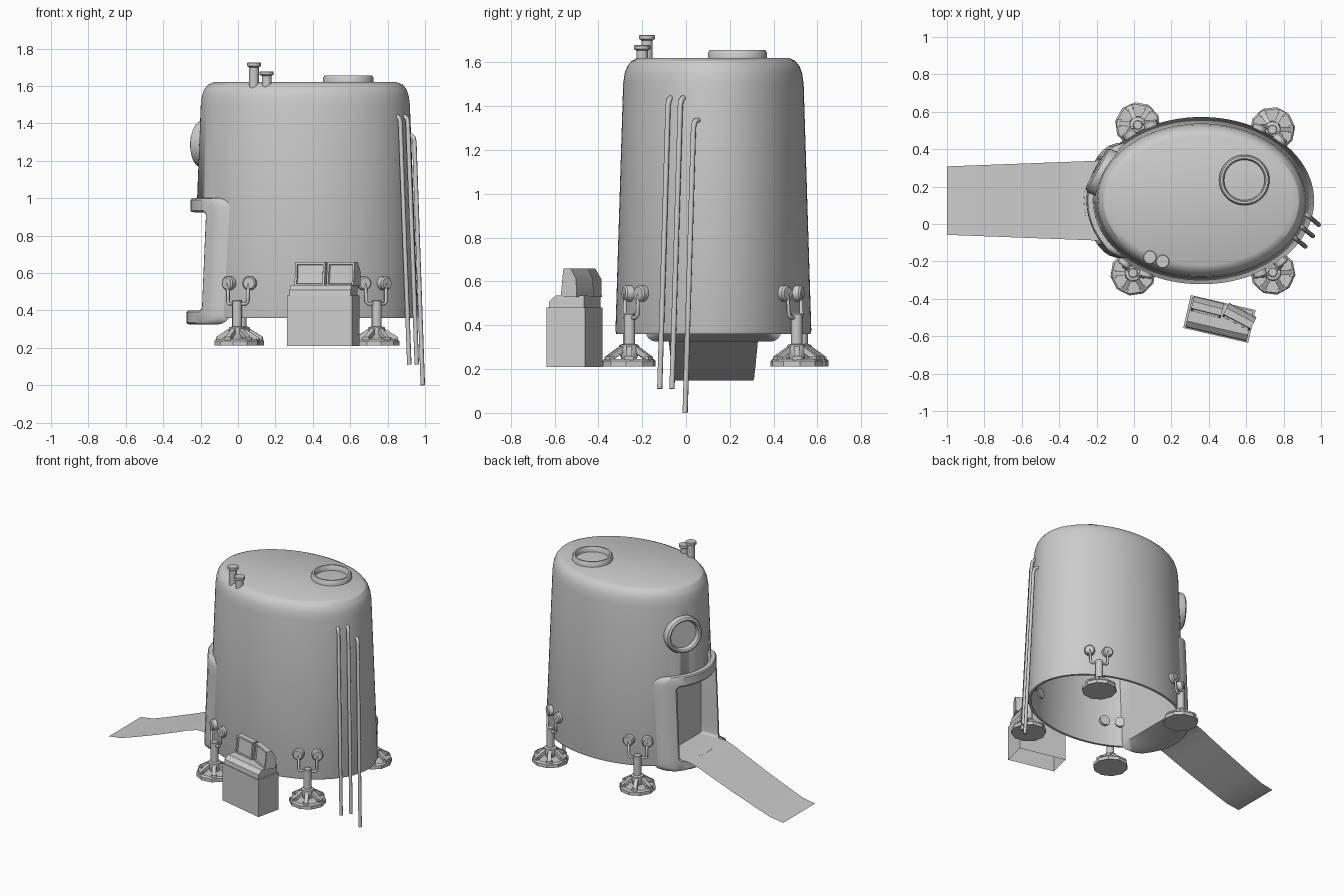
import bpy, bmesh, math
from mathutils import Matrix, Vector

if "Cube" in bpy.data.objects:
    bpy.data.objects.remove(bpy.data.objects["Cube"])

CX, CY = 0.36, 0.125          # hull axis
I = Matrix.Identity(4)


def T(x, y, z):
    return Matrix.Translation((x, y, z))


def R(deg, axis='Z'):
    return Matrix.Rotation(math.radians(deg), 4, axis)


def finish(name, bm, mat=I, angle=35):
    bmesh.ops.recalc_face_normals(bm, faces=bm.faces[:])
    for f in bm.faces:
        f.smooth = True
    for e in bm.edges:
        e.smooth = len(e.link_faces) == 2 and e.calc_face_angle(0) < math.radians(angle)
    bm.transform(mat)
    me = bpy.data.meshes.new(name)
    bm.to_mesh(me)
    bm.free()
    ob = bpy.data.objects.new(name, me)
    bpy.context.collection.objects.link(ob)
    return ob


def loft_bm(rings, caps=True, loop=False):
    bm = bmesh.new()
    vs = [[bm.verts.new(p) for p in r] for r in rings]
    n = len(vs[0])
    pairs = list(zip(vs, vs[1:])) + ([(vs[-1], vs[0])] if loop else [])
    for a, b in pairs:
        for i in range(n):
            j = (i + 1) % n
            bm.faces.new((a[i], a[j], b[j], b[i]))
    if caps and not loop:
        bm.faces.new(vs[0])
        bm.faces.new(vs[-1])
    return bm


def ellipse(rx, ry, z, n):
    return [(rx * math.cos(2 * math.pi * i / n), ry * math.sin(2 * math.pi * i / n), z) for i in range(n)]


def lathe(name, prof, mat, n=32, loop=False, angle=35):
    return finish(name, loft_bm([ellipse(r, r, z, n) for r, z in prof], loop=loop), mat, angle)


def boxes(name, items, mat=I, open_bottom=False):
    bm = bmesh.new()
    for m, s in items:
        bmesh.ops.create_cube(bm, size=1, matrix=m @ Matrix.Diagonal((*s, 1)))
    if open_bottom:
        low = min(bm.faces, key=lambda f: f.calc_center_median().z)
        bmesh.ops.delete(bm, geom=[low], context='FACES_ONLY')
    return finish(name, bm, mat)


def tube(name, paths, r, mat=I):
    cu = bpy.data.curves.new(name, 'CURVE')
    cu.dimensions = '3D'
    cu.bevel_depth, cu.bevel_resolution, cu.use_fill_caps = r, 2, True
    for pts in paths:
        sp = cu.splines.new('POLY')
        sp.points.add(len(pts) - 1)
        for p, q in zip(sp.points, pts):
            p.co = (*(mat @ Vector(q)), 1)
        sp.use_smooth = True
    ob = bpy.data.objects.new(name, cu)
    bpy.context.collection.objects.link(ob)
    return ob


# hull: tapered elliptical shell, open underneath
outer = [(.598, .443, .36), (.603, .447, .375), (.559, .412, 1.50), (.552, .405, 1.55),
         (.542, .394, 1.58), (.522, .374, 1.606), (.49, .345, 1.62)]
inner = [(rx - .02, ry - .02, z) for rx, ry, z in ((.49, .345, 1.6), (.552, .405, 1.54), (.60, .445, .36))]
hull = finish('hull', loft_bm([ellipse(*p, 96) for p in inner + outer]), T(CX, CY, 0), 28)
cutter = boxes('door_cutter', [(T(-.15, CY, .6625), (.4, .46, .545))])
cutter.hide_render = True
cutter.display_type = 'WIRE'
cut = hull.modifiers.new('door_opening', 'BOOLEAN')
cut.operation, cut.object, cut.solver = 'DIFFERENCE', cutter, 'EXACT'


# door frame and alcove: one loft of rounded rectangles wrapped on the hull
def door_ring(w, h, rad, off=None, x=None):
    corners = []
    for k, (sx, sz) in enumerate(((1, 1), (-1, 1), (-1, -1), (1, -1))):
        for i in range(5):
            a = math.radians(90 * k + 22.5 * i)
            corners.append((sx * (w - rad) + rad * math.cos(a), sz * (h - rad) + rad * math.sin(a)))
    pts = []
    for i, (y, z) in enumerate(corners):
        y2, z2 = corners[(i + 1) % len(corners)]
        steps = 10 if i % 5 == 4 else 1
        pts += [(y + (y2 - y) * s / steps, z + (z2 - z) * s / steps) for s in range(steps)]
    out = []
    for y, z in pts:
        if x is None:
            t = (z + .30) / 1.26
            rx, ry = .60 - .045 * t + off, .445 - .04 * t + off
            px = CX - rx * math.sqrt(max(0, 1 - (y / ry) ** 2))
        else:
            px = x
        out.append((px, CY + y, z + .6625))
    return out


finish('door_frame', loft_bm([
    door_ring(.235, .285, .02, x=-.04), door_ring(.31, .3375, .05, off=-.015),
    door_ring(.307, .3375, .05, off=.012), door_ring(.293, .336, .05, off=.029),
    door_ring(.275, .328, .045, off=.035), door_ring(.235, .272, .03, off=.035),
    door_ring(.222, .2625, .02, off=.028), door_ring(.22, .26, .01, x=-.055)]))

# ramp: thin bent sheet, slightly narrower at the far end
bm = bmesh.new()
prev = None
for x, z in ((-1, .148), (-.9, .163), (-.8, .198), (-.6, .272), (-.44, .335), (-.35, .373), (-.27, .399), (-.18, .404)):
    w = .183 + .03 * (x + 1) / .8
    row = [bm.verts.new((x, CY + s * w, z)) for s in (-1, 1)]
    if prev:
        bm.faces.new((prev[0], row[0], row[1], prev[1]))
    prev = row
finish('ramp', bm)

# round side window
lathe('porthole', [(.13, -.06), (.132, .015), (.125, .034), (.112, .042), (.102, .036), (.096, .005)],
      T(-.165, .275, 1.29) @ R(151) @ R(88, 'Y'), 40)

# roof hatch ring and two vents
lathe('roof_hatch', [(.135, 1.61), (.135, 1.643), (.127, 1.655), (.115, 1.655), (.108, 1.645), (.108, 1.61)],
      T(.59, .235, 0), 40, loop=True)
for i, (x, y, z) in enumerate(((.085, -.178, 1.725), (.153, -.2, 1.678))):
    lathe(f'roof_vent_{i + 1}', [(.026, 1.58), (.026, z - .025), (.037, z - .018), (.037, z - .003), (.033, z)],
          T(x, y, 0), 20)

# three hooked pipes running down the right side
tops = ((.835, -.058, 1.437), (.875, -.002, 1.437), (.91, .058, 1.335))
feet = ((.916, -.12, .11), (.956, -.064, .11), (.988, -.004, 0))
paths = []
for a, b in zip(tops, feet):
    ax, ay, az = a
    paths.append([a, (ax + .018, ay - .012, az), (ax + .029, ay - .02, az - .012), (ax + .033, ay - .024, az - .035), b])
tube('side_pipes', paths, .012)

# four landing feet: faceted pad, sloping ribs, leg, forked bracket with round mounts
for i, (x, y) in enumerate(((.02, .53), (.74, .505), (-.005, -.262), (.742, -.258))):
    nx, ny = (x - CX) / .36, (y - CY) / .2
    M = T(x, y, 0) @ R(math.degrees(math.atan2(ny, nx)) - 90)
    k = f'foot_{i + 1}_'
    lathe(k + 'pad', [(.122, .212), (.122, .236), (.112, .247)], M, 10, angle=10)
    lathe(k + 'hub', [(.03, .24), (.048, .285), (.042, .31), (.025, .315)], M, 12)
    ribs = []
    for j in range(6):
        A = R(60 * j + 30)
        ribs.append((A @ T(.068, 0, .272) @ R(33, 'Y'), (.085, .026, .024)))
        ribs.append((A @ T(.1, 0, .25), (.026, .04, .016)))
    boxes(k + 'ribs', ribs, M)
    lathe(k + 'leg', [(.026, .3), (.026, .45), (.022, .455)], M, 16)
    tube(k + 'bracket', [[(0, 0, .435), (s * .05, -.005, .435), (s * .06, -.008, .446), (s * .062, -.012, .54),
                          (s * .062, -.04, .545)] for s in (-1, 1)], .009, M)
    for s, side in ((-1, 'left'), (1, 'right')):
        lathe(k + 'mount_' + side, [(.037, -.045), (.037, .018), (.03, .026)],
              M @ T(s * .062, -.032, .545) @ R(s * -12) @ R(-90, 'X'), 20)


# control console: hollow cabinet, sloped desk and two monitors
def prism(w, prof):
    return loft_bm([[(s * w / 2, y, z) for y, z in prof] for s in (-1, 1)])


C = T(.457, -.508, 0) @ R(-13)
boxes('console_cabinet', [(T(0, 0, .338), (.356, .18, .255))], C, open_bottom=True)
boxes('console_top', [(T(0, 0, .472), (.356, .18, .016))], C)
finish('console_desk', prism(.335, [(-.083, .48), (-.08, .51), (-.05, .536), (.083, .536), (.083, .48)]), C)
for i, (x, y, a) in enumerate(((.392, -.445, -14), (.563, -.498, -28))):
    bm = prism(.165, [(-.04, .53), (-.026, .658), (.012, .658), (.04, .61), (.042, .53)])
    bm.normal_update()
    bmesh.ops.recalc_face_normals(bm, faces=bm.faces[:])
    front = min(bm.faces, key=lambda f: f.normal.y)
    bmesh.ops.inset_region(bm, faces=[front], thickness=.016)
    bmesh.ops.inset_region(bm, faces=[front], thickness=.004, depth=-.01)
    finish(f'monitor_{i + 1}', bm, T(x, y, 0) @ R(a))
